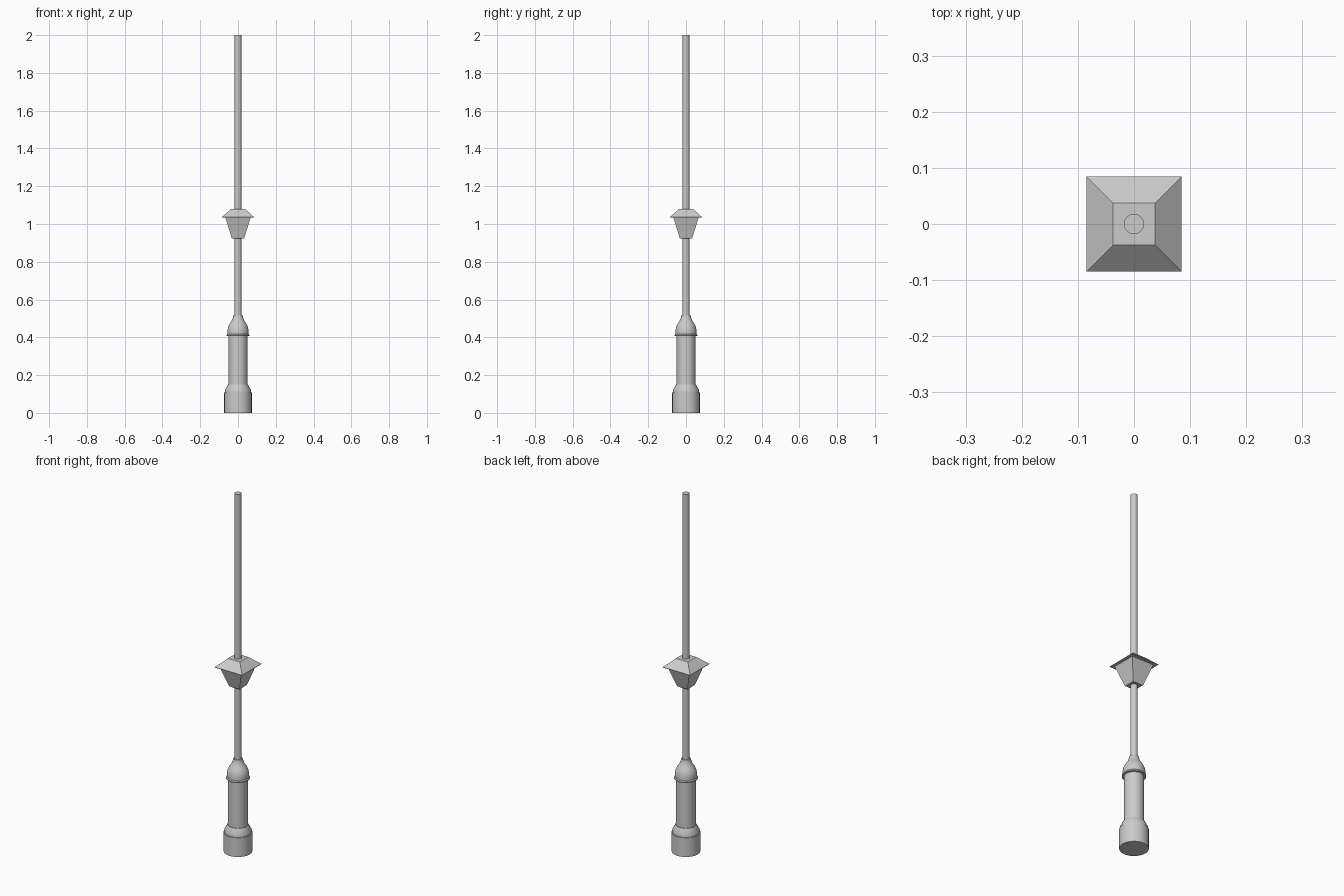
import bpy, math

if "Cube" in bpy.data.objects:
    bpy.data.objects.remove(bpy.data.objects["Cube"])


def loft(name, rings, sides, smooth=True, turn=0.0):
    """Stack of regular rings (radius, z), capped at both ends."""
    verts, faces = [], []
    for r, z in rings:
        for i in range(sides):
            a = turn + 2 * math.pi * i / sides
            verts.append((r * math.cos(a), r * math.sin(a), z))
    for k in range(len(rings) - 1):
        for i in range(sides):
            j = (i + 1) % sides
            faces.append((k * sides + i, k * sides + j,
                          (k + 1) * sides + j, (k + 1) * sides + i))
    faces.append(tuple(reversed(range(sides))))
    top = (len(rings) - 1) * sides
    faces.append(tuple(range(top, top + sides)))
    mesh = bpy.data.meshes.new(name)
    mesh.from_pydata(verts, [], faces)
    obj = bpy.data.objects.new(name, mesh)
    bpy.context.collection.objects.link(obj)
    if smooth:
        bpy.ops.object.select_all(action='DESELECT')
        bpy.context.view_layer.objects.active = obj
        obj.select_set(True)
        bpy.ops.object.shade_smooth_by_angle(angle=math.radians(30))
    return obj


def square(name, rings):
    """Square loft, rings given as (half width, z)."""
    return loft(name, [(h * math.sqrt(2), z) for h, z in rings], 4, False, math.pi / 4)


# Foot drum with stepped, chamfered shoulder
loft("foot", [(0.073, 0), (0.073, 0.107), (0.069, 0.107), (0.069, 0.12),
              (0.053, 0.15), (0.048, 0.15)], 32)

# Thick lower column
loft("lower_column", [(0.05, 0.14), (0.05, 0.41)], 32)

# Bell-shaped collar
loft("collar", [(0.048, 0.407), (0.06, 0.407), (0.06, 0.413), (0.056, 0.418),
                (0.056, 0.435), (0.053, 0.453), (0.046, 0.47), (0.037, 0.483),
                (0.030, 0.495), (0.026, 0.508), (0.024, 0.518), (0.018, 0.518)], 32)

# Slim pole
loft("pole", [(0.018, 0.50), (0.018, 2.0)], 24)

# Lantern body and overhanging roof
square("lantern_body", [(0.030, 0.922), (0.033, 0.926), (0.068, 1.037)])
square("lantern_roof", [(0.085, 1.035), (0.085, 1.037), (0.037, 1.08)])
